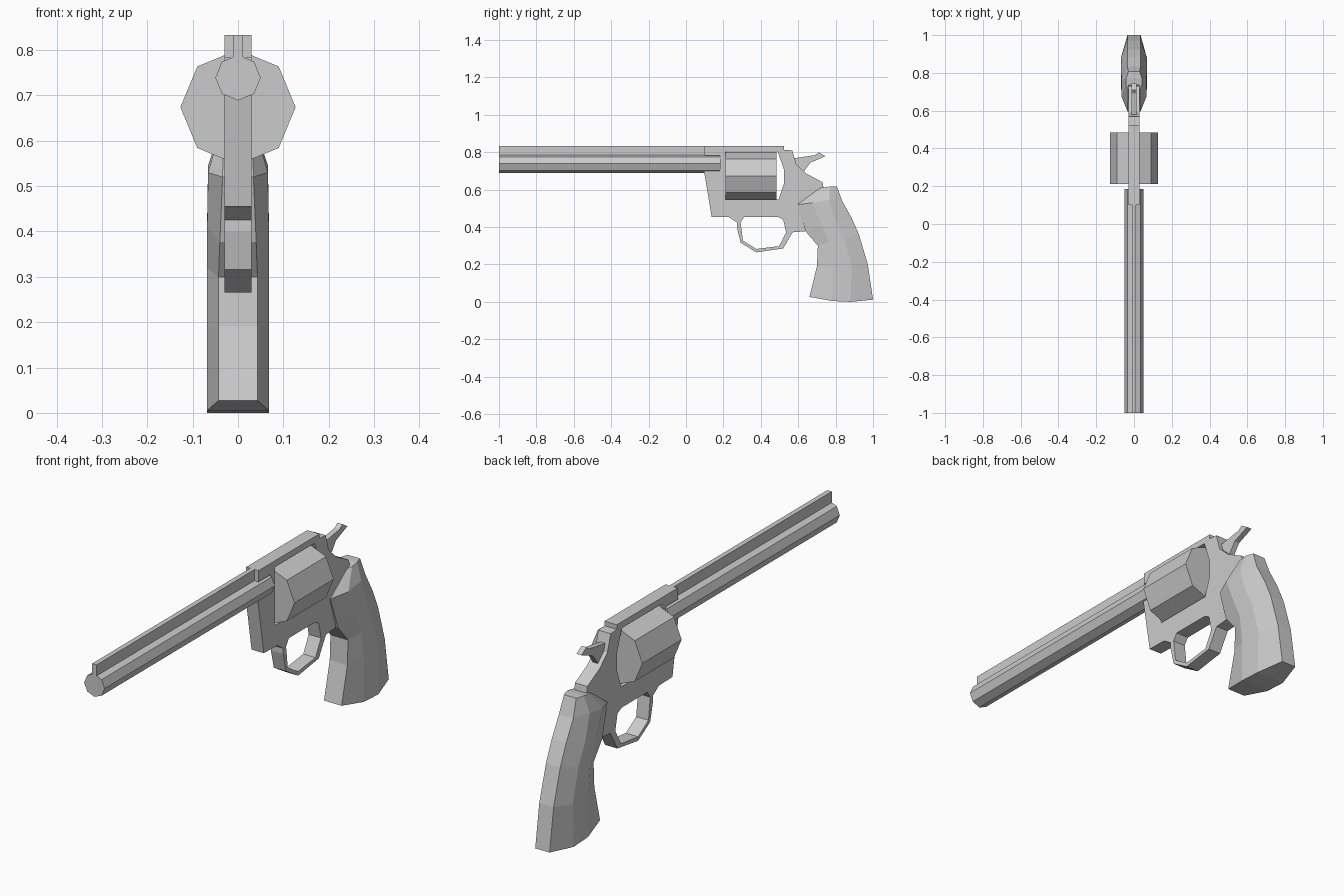
import bpy, bmesh, math


def plate(name, loops, half):
    """Side profile in (y, z), further loops are holes, extruded across x."""
    cu = bpy.data.curves.new(name, 'CURVE')
    cu.dimensions = '2D'
    cu.fill_mode = 'BOTH'
    cu.extrude = half
    for pts in loops:
        sp = cu.splines.new('POLY')
        sp.points.add(len(pts) - 1)
        for p, (y, z) in zip(sp.points, pts):
            p.co = (y, z, 0, 1)
        sp.use_cyclic_u = True
    ob = bpy.data.objects.new(name, cu)
    ob.rotation_euler = (math.pi / 2, 0, math.pi / 2)
    bpy.context.collection.objects.link(ob)
    bpy.ops.object.select_all(action='DESELECT')
    ob.select_set(True)
    bpy.context.view_layer.objects.active = ob
    bpy.ops.object.convert(target='MESH')
    for f in ob.data.polygons:
        f.use_smooth = False
    return ob


def octagon(name, radius, y0, y1, z):
    """Eight-sided bar along y with a corner pointing straight up."""
    bpy.ops.mesh.primitive_cylinder_add(vertices=8, radius=radius, depth=y1 - y0,
                                        location=(0, (y0 + y1) / 2, z),
                                        rotation=(math.pi / 2, 0, 0))
    bpy.context.object.name = name


# barrel, sighting rib and cylinder
octagon("barrel", 0.05, -1.0, 0.185, 0.739)
plate("barrel_rib", [[(-1, 0.77), (0.11, 0.77), (0.11, 0.833), (-1, 0.833)]], 0.011)
octagon("cylinder", 0.127, 0.212, 0.485, 0.674)

# frame with trigger guard: outline, cylinder window, guard opening
outline = [(0.10, 0.833), (0.525, 0.833), (0.525, 0.813), (0.568, 0.81), (0.59, 0.735),
           (0.645, 0.685), (0.73, 0.64), (0.735, 0.61), (0.77, 0.56), (0.72, 0.42),
           (0.635, 0.377), (0.57, 0.372), (0.52, 0.286), (0.376, 0.265), (0.292, 0.316),
           (0.272, 0.40), (0.272, 0.425), (0.23, 0.453), (0.137, 0.455), (0.096, 0.70),
           (0.183, 0.70), (0.183, 0.783), (0.10, 0.783)]
window = [(0.21, 0.805), (0.49, 0.805), (0.523, 0.71), (0.523, 0.63), (0.495, 0.548), (0.21, 0.548)]
guard = [(0.292, 0.425), (0.312, 0.455), (0.49, 0.455), (0.52, 0.44), (0.535, 0.37),
         (0.497, 0.298), (0.376, 0.283), (0.304, 0.328)]
plate("frame", [outline, window, guard], 0.03)

# hammer
plate("hammer", [[(0.56, 0.765), (0.69, 0.785), (0.71, 0.80), (0.745, 0.778),
                  (0.665, 0.745), (0.625, 0.69), (0.57, 0.70)]], 0.012)

# grip: stacked eight-sided sections, each (y, z, half width) from front to back
sections = [
    [(0.66, 0.027, .043), (0.78, 0.005, .068), (0.88, 0.0, .068), (1.0, 0.012, .035)],
    [(0.70, 0.19, .043), (0.78, 0.19, .068), (0.885, 0.19, .068), (0.972, 0.20, .035)],
    [(0.705, 0.30, .043), (0.765, 0.32, .068), (0.845, 0.34, .068), (0.925, 0.36, .035)],
    [(0.64, 0.377, .040), (0.725, 0.41, .068), (0.80, 0.43, .068), (0.885, 0.45, .035)],
    [(0.595, 0.52, .034), (0.675, 0.53, .066), (0.765, 0.545, .066), (0.835, 0.54, .035)],
    [(0.715, 0.608, .032), (0.735, 0.612, .042), (0.77, 0.617, .042), (0.807, 0.617, .030)],
]
bm = bmesh.new()
rings = []
for s in sections:
    ring = [(x, y, z) for y, z, x in s] + [(-x, y, z) for y, z, x in reversed(s)]
    rings.append([bm.verts.new(c) for c in ring])
for a, b in zip(rings, rings[1:]):
    for i in range(8):
        j = (i + 1) % 8
        bm.faces.new((a[i], a[j], b[j], b[i]))
for r in (rings[0], rings[-1]):
    for i in range(3):
        bm.faces.new((r[i], r[i + 1], r[6 - i], r[7 - i]))
bmesh.ops.recalc_face_normals(bm, faces=bm.faces)
me = bpy.data.meshes.new("grip")
bm.to_mesh(me)
bm.free()
bpy.context.collection.objects.link(bpy.data.objects.new("grip", me))
